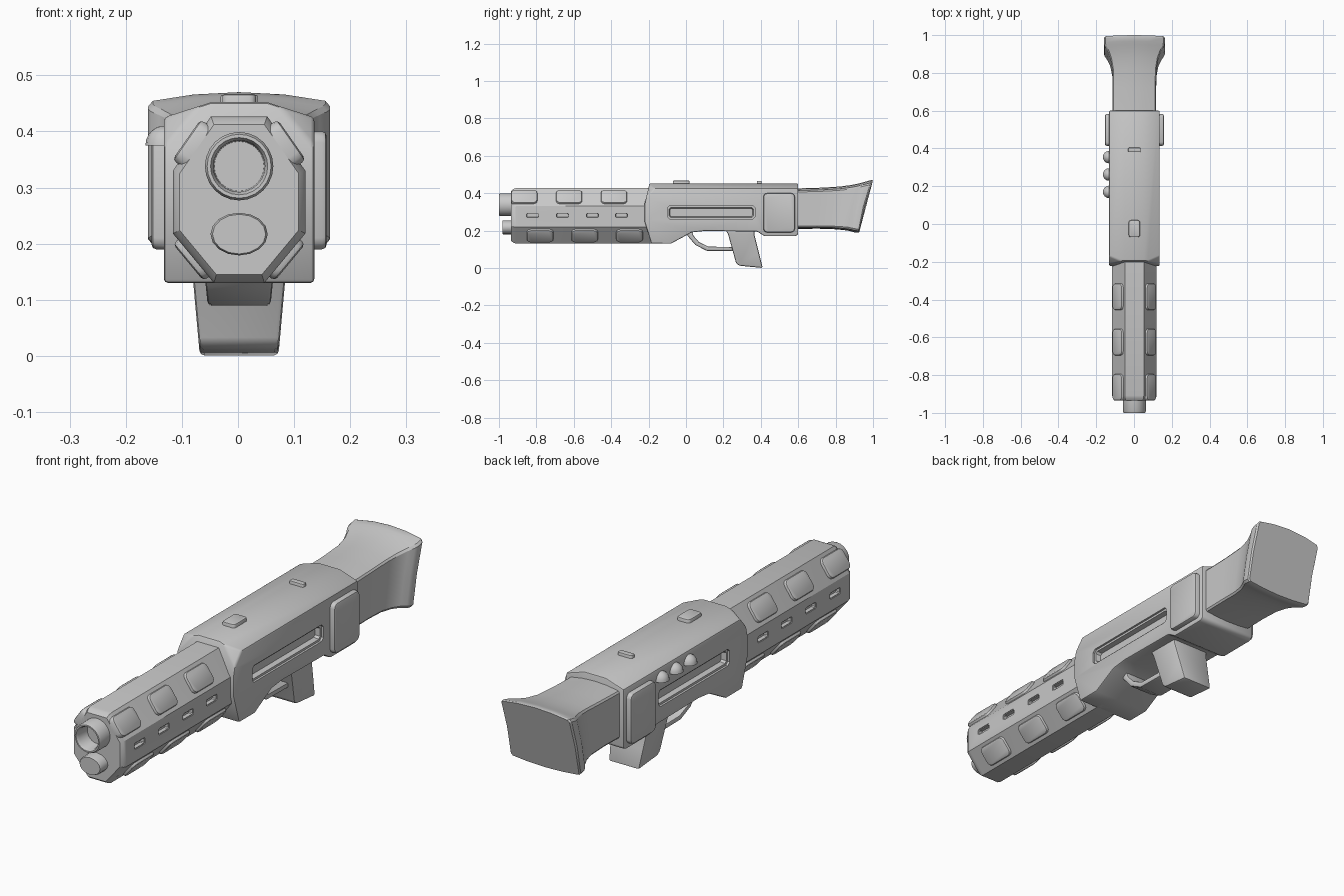
import bpy, bmesh, math
from mathutils import Vector, Matrix

if "Cube" in bpy.data.objects:
    bpy.data.objects.remove(bpy.data.objects["Cube"])

grey = bpy.data.materials.new("gunmetal_grey")
grey.diffuse_color = (0.58, 0.58, 0.58, 1)
grey.use_nodes = True
grey.node_tree.nodes["Principled BSDF"].inputs["Base Color"].default_value = grey.diffuse_color


def finish(name, bm):
    bmesh.ops.recalc_face_normals(bm, faces=bm.faces)
    me = bpy.data.meshes.new(name)
    bm.to_mesh(me)
    bm.free()
    ob = bpy.data.objects.new(name, me)
    bpy.context.collection.objects.link(ob)
    return ob


def apply_mod(ob, kind, **props):
    m = ob.modifiers.new(kind, kind)
    for k, v in props.items():
        setattr(m, k, v)
    bpy.context.view_layer.objects.active = ob
    bpy.ops.object.modifier_apply(modifier=m.name)


def soften(ob, width, segments=2):
    apply_mod(ob, 'BEVEL', width=width, segments=segments,
              limit_method='ANGLE', angle_limit=math.radians(30))


def carve(ob, cutter):
    apply_mod(ob, 'BOOLEAN', object=cutter, operation='DIFFERENCE', solver='EXACT')
    bpy.data.objects.remove(cutter)


def loft(name, rings):
    """Skin a list of closed rings and cap both ends."""
    bm = bmesh.new()
    vs = [[bm.verts.new(p) for p in r] for r in rings]
    n = len(vs[0])
    for a, b in zip(vs, vs[1:]):
        for i in range(n):
            j = (i + 1) % n
            bm.faces.new((a[i], a[j], b[j], b[i]))
    bm.faces.new(vs[0])
    bm.faces.new(vs[-1])
    return finish(name, bm)


def extrude_x(name, profile, half):
    """Side profile of (y, z) points; half is a width, or a function of z."""
    w = half if callable(half) else (lambda z: half)
    return loft(name, [[(s * w(z), y, z) for y, z in profile] for s in (-1, 1)])


def ellipse(rx, rz, y, z, n=24):
    return [(rx * math.cos(2 * math.pi * i / n), y, z + rz * math.sin(2 * math.pi * i / n))
            for i in range(n)]


def pad(name, centre, normal, along, across, thick, corner=0.02, edge=0.008):
    """Rounded raised plate lying on a surface that runs along y."""
    n, y = Vector(normal).normalized(), Vector((0, 1, 0))
    a, b = along / 2, across / 2
    outline = []
    for cx, cy, start in ((a, b, 0), (-a, b, 90), (-a, -b, 180), (a, -b, 270)):
        ox, oy = cx - math.copysign(corner, cx), cy - math.copysign(corner, cy)
        for k in range(4):
            t = math.radians(start + 30 * k)
            outline.append((ox + corner * math.cos(t), oy + corner * math.sin(t)))
    levels = ((0, -0.02), (0, thick - edge), (edge * .3, thick - edge * .3), (edge, thick))
    rings = [[(u * (1 - d / a), v * (1 - d / b), h) for u, v in outline] for d, h in levels]
    ob = loft(name, rings)
    rot = Matrix((y, n.cross(y), n)).transposed().to_4x4()
    ob.data.transform(Matrix.Translation(centre) @ rot)
    return ob


def slot_cutter(x, side, y, z, length, height, depth, taper):
    rings = []
    for d, t in ((-0.03, 0), (taper, 0), (taper, taper), (depth, taper * 1.5)):
        a, b = length / 2 - t, height / 2 - t
        c = b * 0.35
        pts = [(a, -b + c), (a, b - c), (a - c, b), (c - a, b),
               (-a, b - c), (-a, c - b), (c - a, -b), (a - c, -b)]
        rings.append([(side * (x - d), y + u, z + v) for u, v in pts])
    return loft("slot_cutter", rings)


# receiver: side profile, sloped roof and chamfered front corners
profile = [(-.195, .452), (.6, .452), (.6, .18), (.585, .17), (.42, .17), (.38, .195),
           (.1, .198), (.03, .19), (-.08, .13), (-.185, .13), (-.222, .25), (-.222, .34)]
receiver = extrude_x("receiver", profile, .134)
bm = bmesh.new()
bm.from_mesh(receiver.data)
for s in (-1, 1):
    for co, no in (((s * .05, 0, .452), (s * .027, 0, .084)),
                   ((s * .134, -.17, .425), (s * .5, -.7, .6))):
        bmesh.ops.bisect_plane(bm, geom=bm.verts[:] + bm.edges[:] + bm.faces[:],
                               plane_co=co, plane_no=no, clear_outer=True)
        bmesh.ops.holes_fill(bm, edges=[e for e in bm.edges if e.is_boundary], sides=0)
bmesh.ops.recalc_face_normals(bm, faces=bm.faces)
bm.to_mesh(receiver.data)
bm.free()
soften(receiver, .007)
for s in (-1, 1):
    carve(receiver, slot_cutter(.134, s, .135, .297, .47, .07, .03, .009))

# handguard: long octagon with bevelled front and vent slots
half_oct = [(.05, .427), (.118, .33), (.118, .218), (.045, .13)]
octagon = half_oct + [(-x, z) for x, z in reversed(half_oct)]
handguard = loft("handguard", [[(x * k, y, .278 + (z - .278) * k) for x, z in octagon]
                               for y, k in ((-.935, .9), (-.922, .97), (-.908, 1), (-.15, 1))])
for s in (-1, 1):
    for y in (-.82, -.66, -.5, -.345):
        carve(handguard, slot_cutter(.118, s, y, .281, .07, .027, .018, .003))

# grip pads on the four diagonal handguard faces
for s, side in ((-1, "left"), (1, "right")):
    for y in (-.865, -.625, -.385):
        pad("upper_pad_" + side, (s * .084, y, .3785), (s * .097, 0, .068), .14, .088, .012)
    for y in (-.78, -.542, -.302):
        pad("lower_pad_" + side, (s * .0815, y, .174), (s * .088, 0, -.073), .142, .086, .012)
    # raised side plates at the rear of the receiver
    pad("side_plate_" + side, (s * .134, .498, .295), (s, 0, 0), .168, .21, .022)

# barrel with open bore, and the tube below it
loft("barrel", [ellipse(r, r, y, .338) for r, y in
                ((.061, -.9), (.061, -.992), (.057, -1), (.051, -1), (.046, -.99), (.042, -.86))])
loft("lower_tube", [ellipse(.051 * k, .038 * k, y, .217, 16) for k, y in
                    ((1, -.9), (1, -.974), (.93, -.982))])

# top fittings
pad("front_sight_pad", (0, -.025, .45), (0, 0, 1), .09, .06, .017, .012, .006)
pad("rear_sight", (0, .392, .45), (0, 0, 1), .024, .066, .015, .006, .003)

# round shell tips on the left side
for y in (.17, .262, .354):
    loft("shell_tip", [[(p[0] - .134, y + p[2], .375 + .035 * math.sin(t))
                        for p in ellipse(.033 * math.cos(t), .033 * math.cos(t), 0, 0, 16)]
                       for t in (0, .3, .6, .9, 1.2, 1.45)])

# stock: flared sections slanting towards the butt
rings = []
for yt, zt, yb, zb, w in ((.58, .425, .58, .208, .115), (.72, .429, .70, .21, .115),
                          (.82, .435, .78, .208, .117), (.88, .443, .83, .204, .127),
                          (.925, .452, .865, .2, .143), (.95, .459, .885, .195, .157),
                          (.968, .464, .898, .191, .162), (.992, .47, .92, .188, .162),
                          (1.0, .468, .926, .19, .157)):
    h = zt - zb
    shape = [(-.95, .97 - .025), (-.5, .985), (0, 1), (.5, .985), (.95, .945), (1, .91),
             (1, .5), (1, .07), (.95, .035), (.5, .01), (0, 0), (-.5, .01), (-.95, .035),
             (-1, .07), (-1, .5), (-1, .91)]
    rings.append([(u * w, yb + (yt - yb) * v - .008 * math.sin(math.pi * v) * (yt > .9), zb + h * v)
                  for u, v in shape])
loft("stock", rings)

# pistol grip, narrowing downwards
grip = extrude_x("grip", [(.205, .215), (.225, .18), (.268, .025), (.285, .012), (.41, 0),
                          (.39, .08), (.365, .18), (.365, .215)], lambda z: .07 + .09 * z)
soften(grip, .008)

# trigger guard strip
outer = [(-.01, .205), (.01, .17), (.05, .123), (.11, .092), (.26, .09)]
inner = [(.26, .112), (.12, .114), (.07, .138), (.04, .172), (.03, .205)]
guard = extrude_x("trigger_guard", outer + inner, lambda z: .056 + .1 * (z - .09))
soften(guard, .006)

# shared material, slight offset from the side fittings, sharp-edged smoothing
bpy.ops.object.select_all(action='DESELECT')
for ob in bpy.context.scene.objects:
    ob.data.transform(Matrix.Translation((.002, 0, 0)))
    ob.data.materials.clear()
    ob.data.materials.append(grey)
    ob.select_set(True)
bpy.context.view_layer.objects.active = receiver
bpy.ops.object.shade_smooth_by_angle(angle=math.radians(30))
